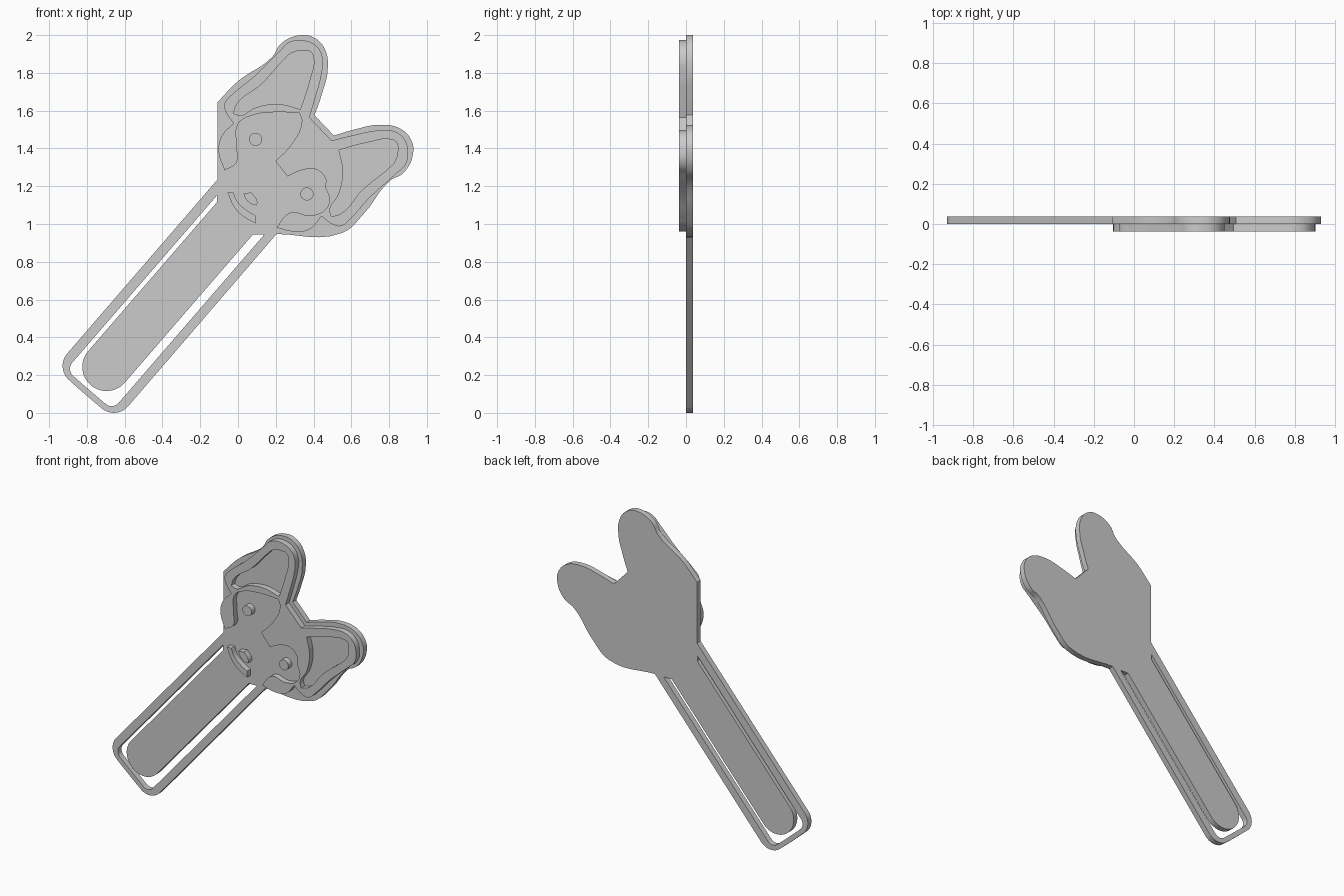
import bpy, bmesh, math
from mathutils import Vector

cube = bpy.data.objects.get("Cube")
if cube:
    bpy.data.objects.remove(cube, do_unlink=True)

THICK = 0.038
grey = bpy.data.materials.new("plain grey")
grey.use_nodes = True
tone = (0.6, 0.6, 0.6, 1)
grey.diffuse_color = tone
grey.node_tree.nodes["Principled BSDF"].inputs["Base Color"].default_value = tone

# Head frame: mirror line between the eyes
MIDDLE = Vector((0.2275, 1.305))
ACROSS = Vector((0.688, -0.725)).normalized()


def mirrored(points):
    """Reflect points over the head's tilted axis, in reverse order."""
    result = []
    for point in reversed(points):
        p = Vector(point)
        result.append(p - 2 * (p - MIDDLE).dot(ACROSS) * ACROSS)
    return result


# Clip frame: origin at the centre of the tongue's round end
CLIP_END = Vector((-0.696, 0.244))
CLIP_ALONG = Vector((0.654, 0.756))
CLIP_ACROSS = Vector((0.756, -0.654))


def clip(along, across):
    return CLIP_END + CLIP_ALONG * along + CLIP_ACROSS * across


def clip_arc(along, across, radius, start, end, steps=8):
    points = []
    for i in range(steps + 1):
        t = math.radians(start + (end - start) * i / steps)
        points.append(clip(along + radius * math.cos(t), across + radius * math.sin(t)))
    return points


def is_corner(before, here, after):
    """Sharp turns and the ends of long straight edges stay crisp."""
    a, b = here - before, after - here
    return a.angle(b) > math.radians(57) or max(a.length, b.length) > 0.35


def plate(name, loops, y):
    """Extrude closed outlines (outer loop, then holes) into a flat plate."""
    curve = bpy.data.curves.new(name, 'CURVE')
    curve.dimensions = '2D'
    curve.fill_mode = 'BOTH'
    curve.extrude = THICK / 2
    curve.resolution_u = 6
    for loop in loops:
        pts = [Vector(p) for p in loop]
        spline = curve.splines.new('BEZIER')
        spline.bezier_points.add(len(pts) - 1)
        spline.use_cyclic_u = True
        for i, knot in enumerate(spline.bezier_points):
            knot.co = pts[i].to_3d()
            corner = is_corner(pts[i - 1], pts[i], pts[(i + 1) % len(pts)])
            knot.handle_left_type = knot.handle_right_type = 'VECTOR' if corner else 'AUTO'
    obj = bpy.data.objects.new(name, curve)
    bpy.context.collection.objects.link(obj)
    obj.rotation_euler.x = math.pi / 2
    obj.location.y = y
    bpy.ops.object.select_all(action='DESELECT')
    obj.select_set(True)
    bpy.context.view_layer.objects.active = obj
    bpy.ops.object.convert(target='MESH')
    obj = bpy.context.object
    bm = bmesh.new()
    bm.from_mesh(obj.data)
    bmesh.ops.remove_doubles(bm, verts=bm.verts, dist=0.0002)
    bmesh.ops.recalc_face_normals(bm, faces=bm.faces)
    bm.to_mesh(obj.data)
    bm.free()
    obj.data.materials.clear()
    obj.data.materials.append(grey)
    bpy.ops.object.shade_smooth_by_angle(angle=math.radians(30))
    return obj


BACK, FRONT = THICK / 2, -THICK / 2

# Back plate: head silhouette running into the clip frame, with a U-shaped slot
ear_edge = [(0.405, 1.576), (0.44, 1.675), (0.475, 1.82), (0.46, 1.925),
            (0.405, 1.985), (0.335, 2.0), (0.23, 1.957), (0.18, 1.883),
            (0, 1.756), (-0.108, 1.645)]
back_outline = (ear_edge + [(-0.108, 1.236)]
                + clip_arc(-0.083, -0.1035, 0.1, -90, -180)
                + clip_arc(-0.083, 0.1235, 0.1, -180, -270)
                + [(0.204, 0.947)] + mirrored(ear_edge))
slot = ([clip(1.071, -0.1515)]
        + clip_arc(-0.102, -0.1015, 0.05, -90, -180)
        + clip_arc(-0.102, 0.1235, 0.05, -180, -270)
        + [clip(1.077, 0.1735), clip(1.038, 0.128)]
        + clip_arc(0, 0, 0.128, 90, 270, 20)
        + [clip(1.044, -0.128)])
plate("back_plate_with_clip", [back_outline, slot], BACK)

# Raised fur: ear rims, forehead and cheeks around the open face
ear_rim = [(0.378, 1.565), (0.41, 1.671), (0.442, 1.793), (0.447, 1.883),
           (0.415, 1.942), (0.341, 1.973), (0.272, 1.963), (0.22, 1.915),
           (0.087, 1.783), (-0.024, 1.692), (-0.071, 1.639), (-0.066, 1.597),
           (-0.024, 1.533)]
right_cheek = [(-0.087, 1.464), (-0.103, 1.385), (-0.071, 1.284), (-0.008, 1.326)]
brow = [(-0.008, 1.422), (0.003, 1.533), (0.071, 1.574), (0.193, 1.592),
        (0.325, 1.587), (0.338, 1.544), (0.283, 1.422), (0.198, 1.332),
        (0.262, 1.252), (0.336, 1.284), (0.41, 1.29), (0.463, 1.241),
        (0.463, 1.194), (0.484, 1.13), (0.458, 1.072), (0.378, 1.045)]
left_cheek = [(0.278, 1.061), (0.204, 0.981), (0.299, 0.96), (0.378, 0.971)]
inner_ear = [(-0.024, 1.586), (-0.003, 1.639), (0.124, 1.74), (0.246, 1.873),
             (0.283, 1.905), (0.355, 1.918), (0.385, 1.91), (0.4, 1.883),
             (0.378, 1.756), (0.33, 1.607), (0.22, 1.634), (0.098, 1.618),
             (0.012, 1.575)]
fur_outline = ear_rim + right_cheek + brow + left_cheek + mirrored(ear_rim)
plate("raised_fur", [fur_outline, inner_ear, mirrored(inner_ear)], FRONT)

# Eyes
for side, centre in (("right", (0.093, 1.448)), ("left", (0.365, 1.159))):
    ring = [Vector(centre) + 0.034 * Vector((math.cos(t), math.sin(t)))
            for t in (math.tau * i / 12 for i in range(12))]
    plate(side + "_eye", [ring], FRONT)

# Nose and mouth
plate("nose", [[(0.029, 1.162), (0.071, 1.167), (0.103, 1.119), (0.098, 1.098),
                (0.066, 1.109), (0.04, 1.135)]], FRONT)
plate("mouth", [[(-0.056, 1.167), (-0.019, 1.088), (0.029, 1.04), (0.093, 1.003),
                 (0.093, 1.045), (0.04, 1.077), (-0.003, 1.119), (-0.024, 1.167)]], FRONT)
